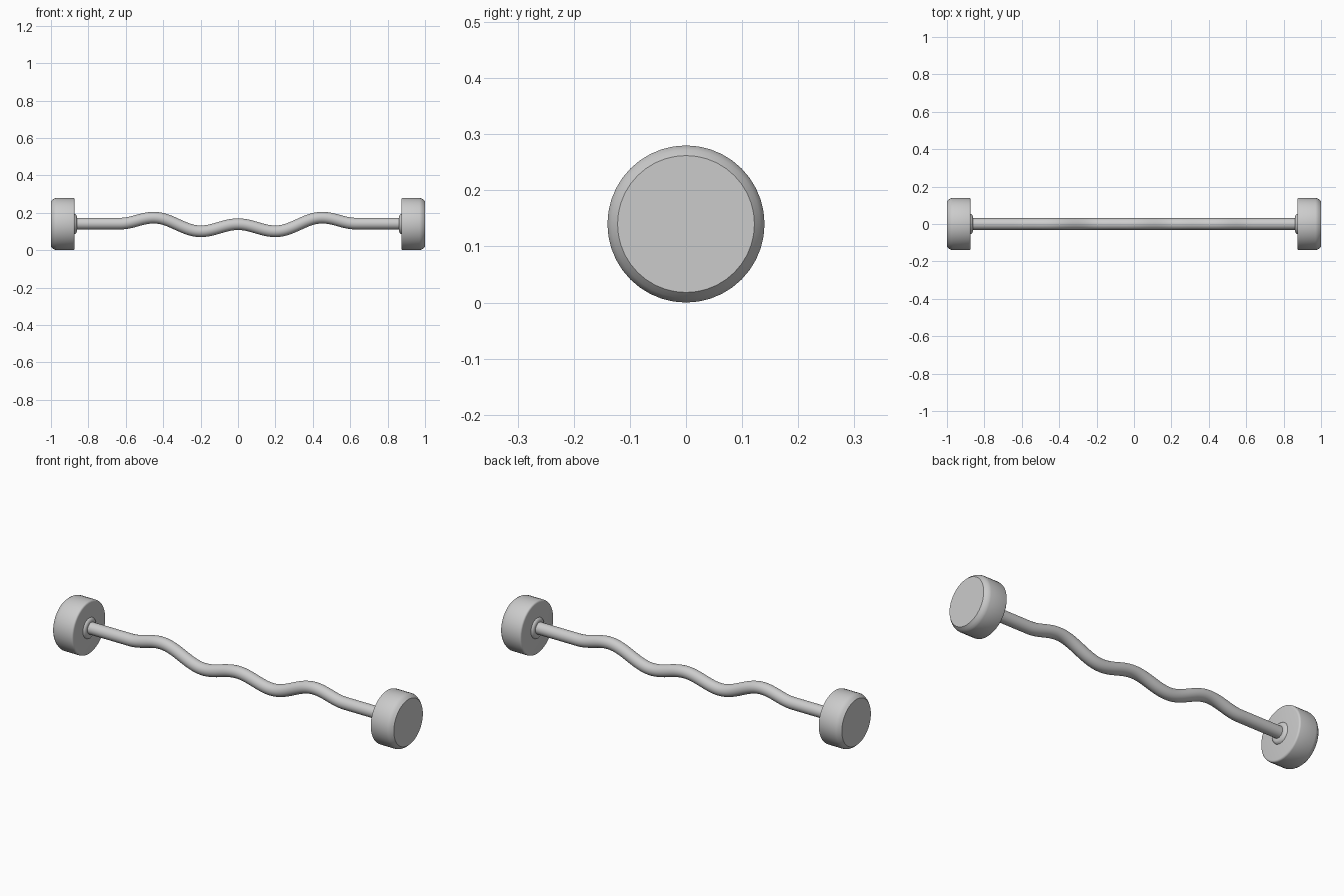
import bpy, bmesh, math
from mathutils import Vector

if "Cube" in bpy.data.objects:
    bpy.data.objects.remove(bpy.data.objects["Cube"])

Z0 = 0.14  # height of the weight axis


def finish(name, rings, caps=True):
    """Skin a list of vertex rings into a smooth-shaded mesh object."""
    bm = bmesh.new()
    loops = [[bm.verts.new(p) for p in ring] for ring in rings]
    n = len(loops[0])
    for a, b in zip(loops, loops[1:]):
        for i in range(n):
            j = (i + 1) % n
            bm.faces.new((a[i], a[j], b[j], b[i]))
    if caps:
        bm.faces.new(loops[0])
        bm.faces.new(loops[-1])
    bmesh.ops.recalc_face_normals(bm, faces=bm.faces[:])
    mesh = bpy.data.meshes.new(name)
    bm.to_mesh(mesh)
    bm.free()
    obj = bpy.data.objects.new(name, mesh)
    bpy.context.collection.objects.link(obj)
    bpy.context.view_layer.objects.active = obj
    obj.select_set(True)
    bpy.ops.object.shade_smooth_by_angle(angle=math.radians(35))
    obj.select_set(False)
    return obj


def lathe(name, profile, side, sides=40):
    """Turn an (x, radius) profile around the bar axis."""
    rings = []
    for x, r in profile:
        rings.append([Vector((side * x, r * math.cos(t), Z0 + r * math.sin(t)))
                      for t in (2 * math.pi * i / sides for i in range(sides))])
    return finish(name, rings)


# Weights and flared collars at both ends
weight_profile = [(0.873, 0.130), (0.874, 0.135), (0.877, 0.1385), (0.882, 0.14),
                  (0.970, 0.14), (0.979, 0.138), (0.989, 0.132), (1.0, 0.122)]
collar_profile = [(0.862, 0.030), (0.862, 0.040), (0.864, 0.046),
                  (0.869, 0.052), (0.876, 0.055)]
for side, label in ((-1, "left"), (1, "right")):
    lathe(label + "_weight", weight_profile, side)
    lathe(label + "_collar", collar_profile, side)

# Wavy bar: centre-line heights, eased between the bends
keys = [(0.0, 0.139), (0.20, 0.101), (0.45, 0.174), (0.63, 0.142), (0.88, 0.142)]


def height(x):
    x = abs(x)
    for (x0, z0), (x1, z1) in zip(keys, keys[1:]):
        if x <= x1:
            t = (x - x0) / (x1 - x0)
            return z0 + (z1 - z0) * (1 - math.cos(math.pi * t)) / 2
    return keys[-1][1]


STEPS, SIDES, R = 110, 24, 0.031
rings = []
for k in range(STEPS + 1):
    x = -0.88 + 1.76 * k / STEPS
    slope = (height(x + 0.002) - height(x - 0.002)) / 0.004
    normal = Vector((-slope, 0, 1)).normalized()
    centre = Vector((x, 0, height(x)))
    rings.append([centre + R * (math.cos(a) * normal + math.sin(a) * Vector((0, 1, 0)))
                  for a in (2 * math.pi * i / SIDES for i in range(SIDES))])
finish("curl_bar", rings)
